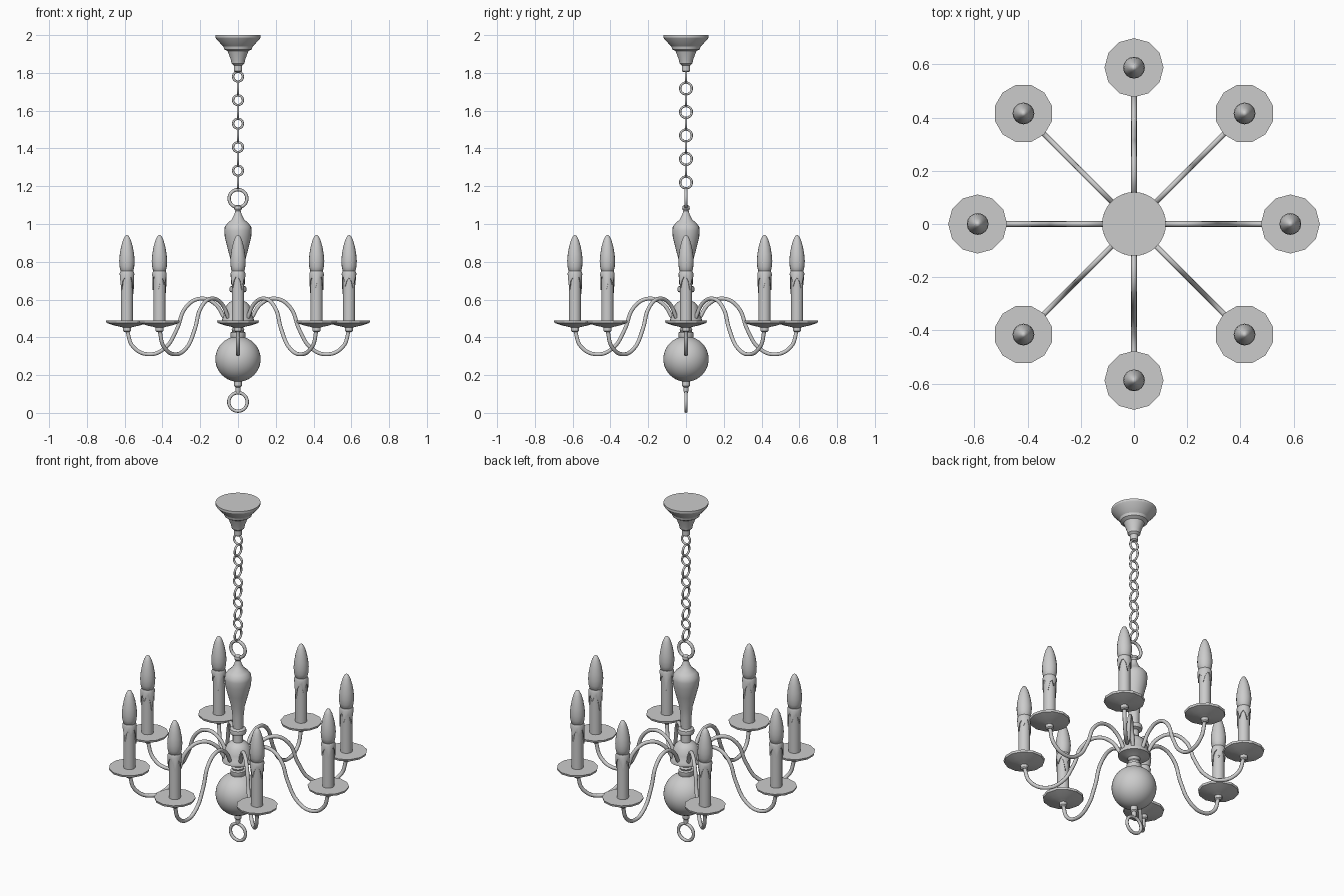
import bpy, bmesh, math
from math import pi, cos, sin, radians

if "Cube" in bpy.data.objects:
    bpy.data.objects.remove(bpy.data.objects["Cube"])


def link(name, mesh, angle=None):
    ob = bpy.data.objects.new(name, mesh)
    bpy.context.collection.objects.link(ob)
    if angle is not None:
        ob.rotation_euler.z = angle
    return ob


def smooth(ob, deg=35):
    bpy.ops.object.select_all(action='DESELECT')
    ob.select_set(True)
    bpy.context.view_layer.objects.active = ob
    bpy.ops.object.shade_smooth_by_angle(angle=radians(deg))


def lathe(name, profile, seg, cx=0.0, deg=35):
    """Revolve (radius, z) points, listed bottom to top, about x = cx."""
    bm = bmesh.new()
    rings = []
    for r, z in profile:
        if r == 0:
            rings.append([bm.verts.new((cx, 0, z))])
        else:
            rings.append([bm.verts.new((cx + r * cos(2 * pi * i / seg),
                                        r * sin(2 * pi * i / seg), z)) for i in range(seg)])
    for a, b in zip(rings, rings[1:]):
        for i in range(seg):
            j = (i + 1) % seg
            if len(a) == 1:
                bm.faces.new((a[0], b[j], b[i]))
            elif len(b) == 1:
                bm.faces.new((a[i], a[j], b[0]))
            else:
                bm.faces.new((a[i], a[j], b[j], b[i]))
    for ring in (rings[0], rings[-1]):
        if len(ring) > 1:
            bm.faces.new(ring)
    bmesh.ops.recalc_face_normals(bm, faces=bm.faces)
    me = bpy.data.meshes.new(name)
    bm.to_mesh(me)
    bm.free()
    ob = link(name, me)
    smooth(ob, deg)
    return ob


def ring(name, z, outer, minor, side):
    bpy.ops.mesh.primitive_torus_add(
        location=(0, 0, z), rotation=(0, pi / 2, 0) if side else (pi / 2, 0, 0),
        major_radius=outer - minor, minor_radius=minor, major_segments=28, minor_segments=8)
    ob = bpy.context.object
    ob.name = name
    smooth(ob, 60)


# Ceiling canopy
lathe("canopy", [(0.014, 1.805), (0.022, 1.81), (0.022, 1.84), (0.034, 1.85), (0.038, 1.87),
                 (0.055, 1.915), (0.073, 1.925), (0.077, 1.94), (0.088, 1.95), (0.115, 1.98),
                 (0.12, 1.988), (0.12, 2.0)], 32, deg=25)

# Chain, alternating link direction, and the two large rings
for i in range(10):
    side = i % 2 == 1
    ring("chain_link", 1.78 - 0.0622 * i, 0.037 if side else 0.032, 0.006, side)
ring("top_ring", 1.135, 0.056, 0.009, False)
ring("bottom_ring", 0.058, 0.058, 0.009, False)

# Turned central column
lathe("column", [(0.028, 0.38), (0.04, 0.40), (0.04, 0.425), (0.03, 0.43), (0.034, 0.44),
                 (0.028, 0.45), (0.034, 0.465), (0.06, 0.475), (0.085, 0.48), (0.085, 0.495),
                 (0.078, 0.505), (0.073, 0.535), (0.06, 0.57), (0.045, 0.585), (0.028, 0.595),
                 (0.026, 0.635), (0.043, 0.642), (0.046, 0.655), (0.043, 0.668), (0.028, 0.675),
                 (0.03, 0.74), (0.036, 0.80), (0.055, 0.87), (0.070, 0.93), (0.072, 0.965),
                 (0.070, 0.985), (0.055, 1.005), (0.032, 1.025), (0.02, 1.05), (0.014, 1.07),
                 (0.02, 1.08), (0.018, 1.095), (0.010, 1.10)], 24)

# Ball and lower finial
ball = [(0.12 * sin(pi * i / 20), 0.285 - 0.12 * cos(pi * i / 20)) for i in range(1, 20)]
lathe("ball", [(0, 0.165)] + ball + [(0, 0.405)], 36)
lathe("finial", [(0.010, 0.105), (0.013, 0.118), (0.013, 0.135), (0.020, 0.142),
                 (0.020, 0.175)], 16)

# S-curved arm
path = [(0.07, 0.50), (0.125, 0.58), (0.20, 0.605), (0.275, 0.56), (0.325, 0.44),
        (0.385, 0.345), (0.47, 0.31), (0.555, 0.35), (0.588, 0.44)]
cu = bpy.data.curves.new("arm", 'CURVE')
cu.dimensions = '3D'
cu.bevel_depth, cu.bevel_resolution, cu.resolution_u = 0.0105, 3, 6
cu.use_fill_caps = True
sp = cu.splines.new('BEZIER')
sp.bezier_points.add(len(path) - 1)
for p, (x, z) in zip(sp.bezier_points, path):
    p.co = (x, 0, z)
    p.handle_left_type = p.handle_right_type = 'AUTO'
arm = link("arm", cu)
bpy.ops.object.select_all(action='DESELECT')
arm.select_set(True)
bpy.context.view_layer.objects.active = arm
bpy.ops.object.convert(target='MESH')
arm = bpy.context.object
smooth(arm, 60)

# Drip plate with its socket, candle and flame bulb
R = 0.588
plate = lathe("drip_plate", [(0.014, 0.428), (0.021, 0.434), (0.021, 0.452), (0.04, 0.457),
                             (0.065, 0.462), (0.108, 0.476), (0.111, 0.488), (0, 0.488)],
              12, R, 20)
candle = lathe("candle", [(0.032, 0.485), (0.032, 0.74), (0.022, 0.75)], 20, R)
bulb = lathe("flame_bulb", [(0.024, 0.74), (0.034, 0.752), (0.039, 0.775), (0.041, 0.805),
                            (0.038, 0.84), (0.031, 0.88), (0.021, 0.915), (0.010, 0.937),
                            (0, 0.943)], 16, R)

# Melted wax collar: drips hang to different lengths around the candle
drops = [0.03, 0.05, 0.10, 0.05, 0.035, 0.07, 0.045, 0.03, 0.06, 0.12,
         0.06, 0.04, 0.03, 0.08, 0.05, 0.035, 0.05, 0.09, 0.05, 0.03]
wax = lathe("wax_drips", [(0.031, 0.70), (0.037, 0.70), (0.039, 0.738), (0.034, 0.75),
                          (0.028, 0.75)], 20, R, 50)
for v in wax.data.vertices:
    if v.co.z < 0.71:
        a = math.atan2(v.co.y, v.co.x - R)
        v.co.z = 0.75 - drops[round(a / (2 * pi) * 20) % 20]

# Repeat the arm assembly eight times around the column
for k in range(1, 8):
    for part in (arm, plate, candle, bulb, wax):
        link(part.name.split(".")[0], part.data, k * pi / 4)
